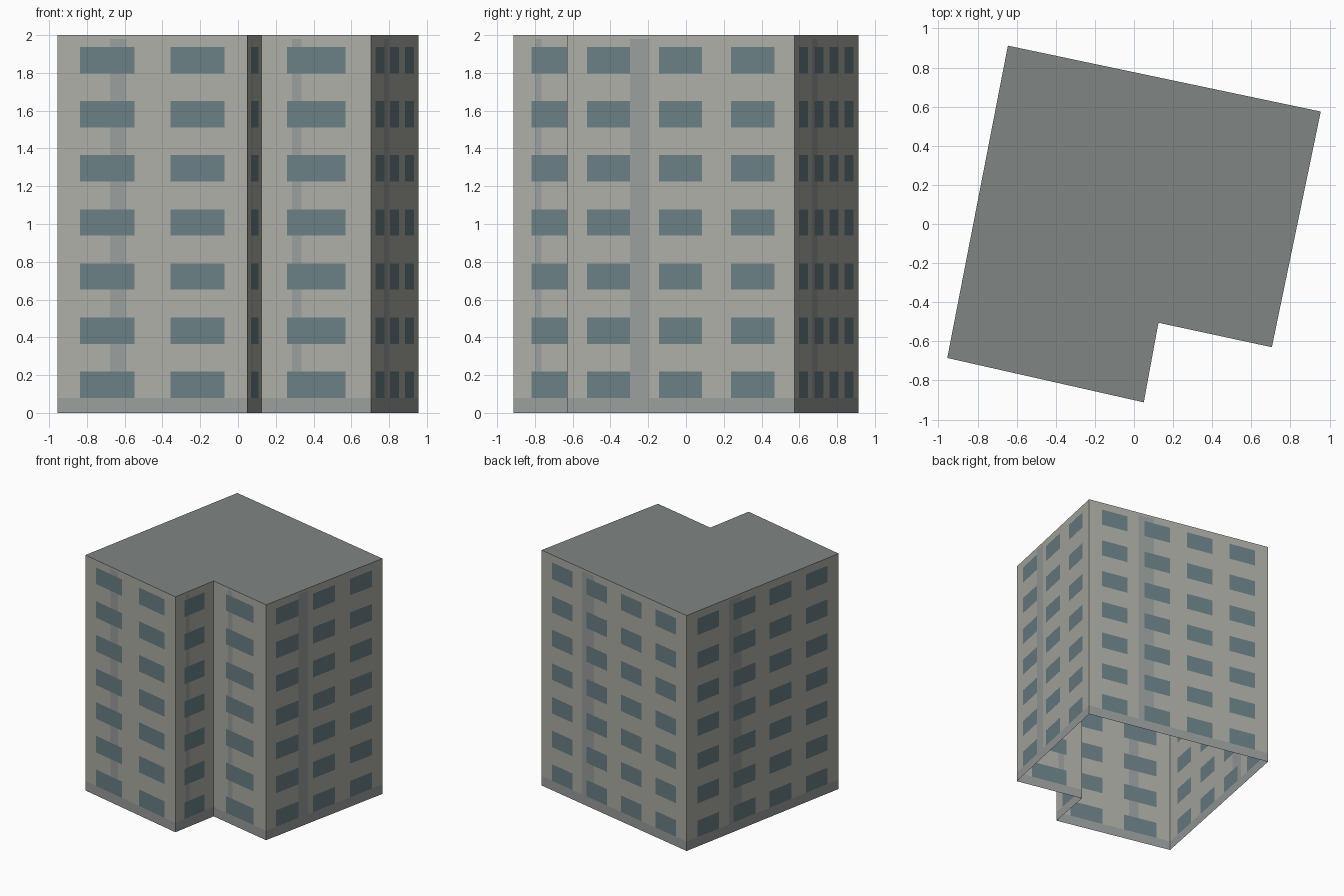
import bpy, bmesh
from mathutils import Vector

if "Cube" in bpy.data.objects:
    bpy.data.objects.remove(bpy.data.objects["Cube"])

HEIGHT = 2.0
# Footprint corner, and window columns on the wall that starts there
CORNERS = [((-0.955, -0.685), 2), ((0.05, -0.912), 1), ((0.125, -0.505), 1),
           ((0.705, -0.63), 3), ((0.955, 0.575), 4), ((-0.645, 0.912), 4)]
BAND = (0.277, 0.362)
BASE_TOP, BAND_TOP = 0.08, 1.98
ROWS = [(0.08 + 0.286 * i, 0.22 + 0.286 * i) for i in range(7)]
WALL, WINDOW, STRIP, ROOF = range(4)


def material(name, rgb):
    m = bpy.data.materials.new(name)
    m.diffuse_color = (*rgb, 1)
    m.use_nodes = True
    m.node_tree.nodes["Principled BSDF"].inputs["Base Color"].default_value = m.diffuse_color
    return m


def window_spans(n):
    """Window extents along a wall, as fractions of its length."""
    half = 0.265 if n == 1 else 0.285 / n
    mids = [0.499 + (i - (n - 1) / 2) * 0.95 / n for i in range(n)]
    return [(c - half, c + half) for c in mids]


def inside(t, spans):
    return any(a < t < b for a, b in spans)


def cell_material(u, z, spans):
    if z < BASE_TOP:
        return STRIP
    if inside(z, ROWS) and inside(u, spans):
        return WINDOW
    if z < BAND_TOP and inside(u, [BAND]):
        return STRIP
    return WALL


levels = sorted({0, HEIGHT, BAND_TOP, *(z for row in ROWS for z in row)})
bm = bmesh.new()

# Vertical columns of vertices around the footprint, cut at window and band edges
columns, strips = [], []
for k, (start, n) in enumerate(CORNERS):
    a, b = Vector(start), Vector(CORNERS[(k + 1) % len(CORNERS)][0])
    spans = window_spans(n)
    cuts = sorted({0.0, 1.0, *BAND, *(u for s in spans for u in s)})
    for u0, u1 in zip(cuts, cuts[1:]):
        p = a.lerp(b, u0)
        columns.append([bm.verts.new((p.x, p.y, z)) for z in levels])
        strips.append(((u0 + u1) / 2, spans))

# Facade cells with flush windows, bands and base course
for k, (u, spans) in enumerate(strips):
    left, right = columns[k], columns[(k + 1) % len(columns)]
    for j in range(len(levels) - 1):
        f = bm.faces.new((left[j], right[j], right[j + 1], left[j + 1]))
        f.material_index = cell_material(u, (levels[j] + levels[j + 1]) / 2, spans)

# Flat roof; the shell is open underneath
bm.faces.new([c[-1] for c in columns]).material_index = ROOF

mesh = bpy.data.meshes.new("apartment_block")
bm.to_mesh(mesh)
bm.free()
for m in (material("wall", (0.42, 0.42, 0.385)),
          material("window", (0.145, 0.215, 0.235)),
          material("strip", (0.32, 0.34, 0.335)),
          material("roof", (0.215, 0.24, 0.23))):
    mesh.materials.append(m)
block = bpy.data.objects.new("apartment_block", mesh)
bpy.context.collection.objects.link(block)
